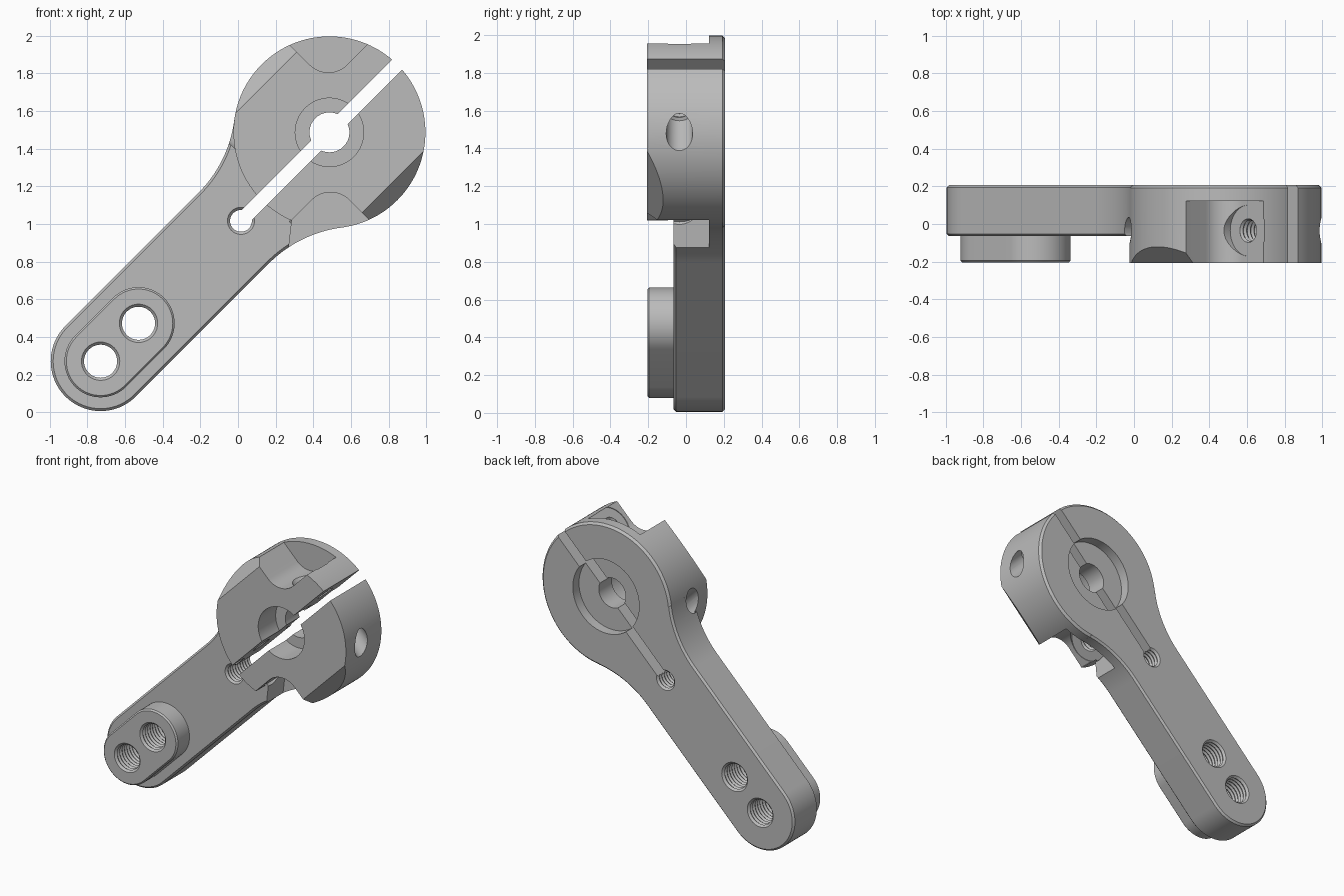
import bpy, bmesh
from math import sin, cos, pi, sqrt, hypot, radians, atan2
from mathutils import Matrix, Vector

if "Cube" in bpy.data.objects:
    bpy.data.objects.remove(bpy.data.objects["Cube"], do_unlink=True)

# Working frame: X runs along the lever, Y across it, Z towards the front
FRONT, BACK, ARM_FRONT, STEP = 0.207, -0.207, 0.065, -0.122
HUB_R, ARM_R, ARM_LEN, HOLE_GAP = 0.51, 0.265, 1.72, 0.285
SCREW_U, SCREW_W, WALL_U, WALL_V = 0.354, 0.035, 0.18, 0.188

metal = bpy.data.materials.new("grey metal")
metal.use_nodes = True
colour = (0.5, 0.5, 0.5, 1)
metal.diffuse_color = colour
metal.node_tree.nodes["Principled BSDF"].inputs["Base Color"].default_value = colour


def finish(name, bm, matrix=None):
    if matrix:
        bm.transform(matrix)
    bmesh.ops.recalc_face_normals(bm, faces=bm.faces)
    mesh = bpy.data.meshes.new(name)
    bm.to_mesh(mesh)
    bm.free()
    mesh.materials.append(metal)
    obj = bpy.data.objects.new(name, mesh)
    bpy.context.collection.objects.link(obj)
    return obj


def arc(cx, cy, r, a0, a1, n=24):
    return [(cx + r * cos(a0 + (a1 - a0) * i / n), cy + r * sin(a0 + (a1 - a0) * i / n))
            for i in range(n + 1)]


def prism(name, points, low, high, bevel=0, matrix=None):
    bm = bmesh.new()
    base = bm.faces.new([bm.verts.new((x, y, low)) for x, y in points])
    up = bmesh.ops.extrude_face_region(bm, geom=[base])["geom"]
    bmesh.ops.translate(bm, verts=[v for v in up if isinstance(v, bmesh.types.BMVert)],
                        vec=(0, 0, high - low))
    if bevel:
        rims = [e for e in bm.edges if abs(e.verts[0].co.z - e.verts[1].co.z) < 1e-5]
        bmesh.ops.bevel(bm, geom=rims, offset=bevel, segments=1, affect="EDGES")
    return finish(name, bm, matrix)


def lathe(name, stations, matrix=None, n=64):
    """Solid of revolution about Z from (radius, height) stations."""
    bm = bmesh.new()
    rings = [[bm.verts.new((r * cos(2 * pi * i / n), r * sin(2 * pi * i / n), h))
              for i in range(n)] for r, h in stations]
    for a, b in zip(rings, rings[1:]):
        for i in range(n):
            j = (i + 1) % n
            bm.faces.new((a[i], a[j], b[j], b[i]))
    bm.faces.new(rings[0])
    bm.faces.new(rings[-1])
    return finish(name, bm, matrix)


def thread(r, low, high, pitch=0.026, depth=0.009):
    n = int((high - low) / pitch) * 2
    return [(r + (depth if i % 2 else 0), low + (high - low) * i / n) for i in range(n + 1)]


def threaded_hole(name, r, u, low, high):
    # Chamfered mouths with ridges between them
    c = 0.014
    stations = [(r + c, low - 0.05), (r + c, low)] + thread(r, low + c, high - c)
    stations += [(r + c, high), (r + c, high + 0.05)]
    return lathe(name, stations, Matrix.Translation((u, 0, 0)), 40)


def combine(target, tool, operation):
    mod = target.modifiers.new("join", "BOOLEAN")
    mod.operation, mod.solver, mod.object = operation, "EXACT", tool
    graph = bpy.context.evaluated_depsgraph_get()
    mesh = bpy.data.meshes.new_from_object(target.evaluated_get(graph))
    target.modifiers.clear()
    target.data = mesh
    bpy.data.objects.remove(tool, do_unlink=True)


# Round clamp hub, with a fine chamfer on its back rim
lever = lathe("clamp_lever", [(HUB_R - 0.015, BACK), (HUB_R, BACK + 0.015), (HUB_R, FRONT)], n=128)

# Arm: round end, straight sides, then a concave flare tangent to the hub
flare_r = 0.67
flare_u = -sqrt((HUB_R + flare_r) ** 2 - (ARM_R + flare_r) ** 2)
flare_v = ARM_R + flare_r
touch = atan2(-flare_v, -flare_u)
upper = arc(flare_u, flare_v, flare_r, touch, -pi / 2, 20)
outline = [(-0.15, 0.3)] + upper + arc(-ARM_LEN, 0, ARM_R, pi / 2, 1.5 * pi, 40)
outline += [(u, -v) for u, v in reversed(upper)] + [(-0.15, -0.3)]
combine(lever, prism("arm", outline, BACK, ARM_FRONT, 0.013), "UNION")

# Raised oblong boss around the two end holes
boss_r = 0.192
boss = arc(-ARM_LEN, 0, boss_r, pi / 2, 1.5 * pi, 32)
boss += arc(HOLE_GAP - ARM_LEN, 0, boss_r, -pi / 2, pi / 2, 32)
combine(lever, prism("boss", boss, -0.05, FRONT - 0.002, 0.01), "UNION")

cutters = []

# Sloped flats on both sides of the hub front
edge = 0.424
side_axes = Matrix(((0, 0, 1, 0), (1, 0, 0, 0), (0, 1, 0, 0), (0, 0, 0, 1)))
for s in (1, -1):
    tri = [(s * (edge - 0.05), FRONT + 0.05), (s * (edge + 0.2), FRONT - 0.2),
           (s * (edge + 0.2), FRONT + 0.05)]
    cutters.append(prism("flat", tri, -1, 1, 0, side_axes))

# Screw pockets with a rounded inner corner, one on each side of the hub
fillet = 0.14
corner = arc(WALL_U + fillet, WALL_V + fillet, fillet, pi, 1.5 * pi, 16)
tails = {1: [(1, WALL_V), (1, 1)],
         -1: [(0.47, WALL_V), (0.9, 0.53), (0.9, 1)]}
for s in (1, -1):
    shape = [(s * u, s * v) for u, v in [(WALL_U, 1)] + corner + tails[s]]
    cutters.append(prism("pocket", shape, STEP, 0.4))

# Clamp screw holes: spot face, threaded run and wider entry
for s in (1, -1):
    turn = Matrix.Rotation(0 if s > 0 else pi, 4, "Z")
    place = turn @ Matrix.Translation((SCREW_U, 0, SCREW_W)) @ Matrix.Rotation(-pi / 2, 4, "X")
    cutters.append(lathe("spot_face", [(0.135, WALL_V - 0.005), (0.135, 0.6)], place))
    run = [(0.07, -0.6), (0.07, -0.2)] + thread(0.055, -0.19, 0.25)
    cutters.append(lathe("screw_hole", run, place, 32))

# Central bore with front and back recesses
cutters.append(lathe("bore", [(0.262, BACK - 0.1), (0.262, BACK + 0.07), (0.106, BACK + 0.07),
                              (0.106, 0.01), (0.182, 0.01), (0.182, FRONT + 0.1)]))

# Clamping slit and its threaded relief hole
slit_u, half = -0.665, 0.037
cutters.append(prism("slit", [(slit_u, -half), (1, -half), (1, half), (slit_u, half)], -0.4, 0.4))
cutters.append(threaded_hole("relief_hole", 0.058, slit_u, BACK, ARM_FRONT))

# Two threaded holes through the boss
for u in (-ARM_LEN, HOLE_GAP - ARM_LEN):
    cutters.append(threaded_hole("end_hole", 0.088, u, BACK, FRONT - 0.002))

for cutter in cutters:
    combine(lever, cutter, "DIFFERENCE")

# Stand the lever up at its diagonal
axes = Matrix(((1, -1, 0), (0, 0, -sqrt(2)), (1, 1, 0))) * (1 / sqrt(2))
lever.data.transform(Matrix.Translation((0.486, 0, 1.487)) @ axes.to_4x4())
lever.data.update()

bpy.ops.object.select_all(action="DESELECT")
lever.select_set(True)
bpy.context.view_layer.objects.active = lever
bpy.ops.object.shade_smooth_by_angle(angle=radians(25))
